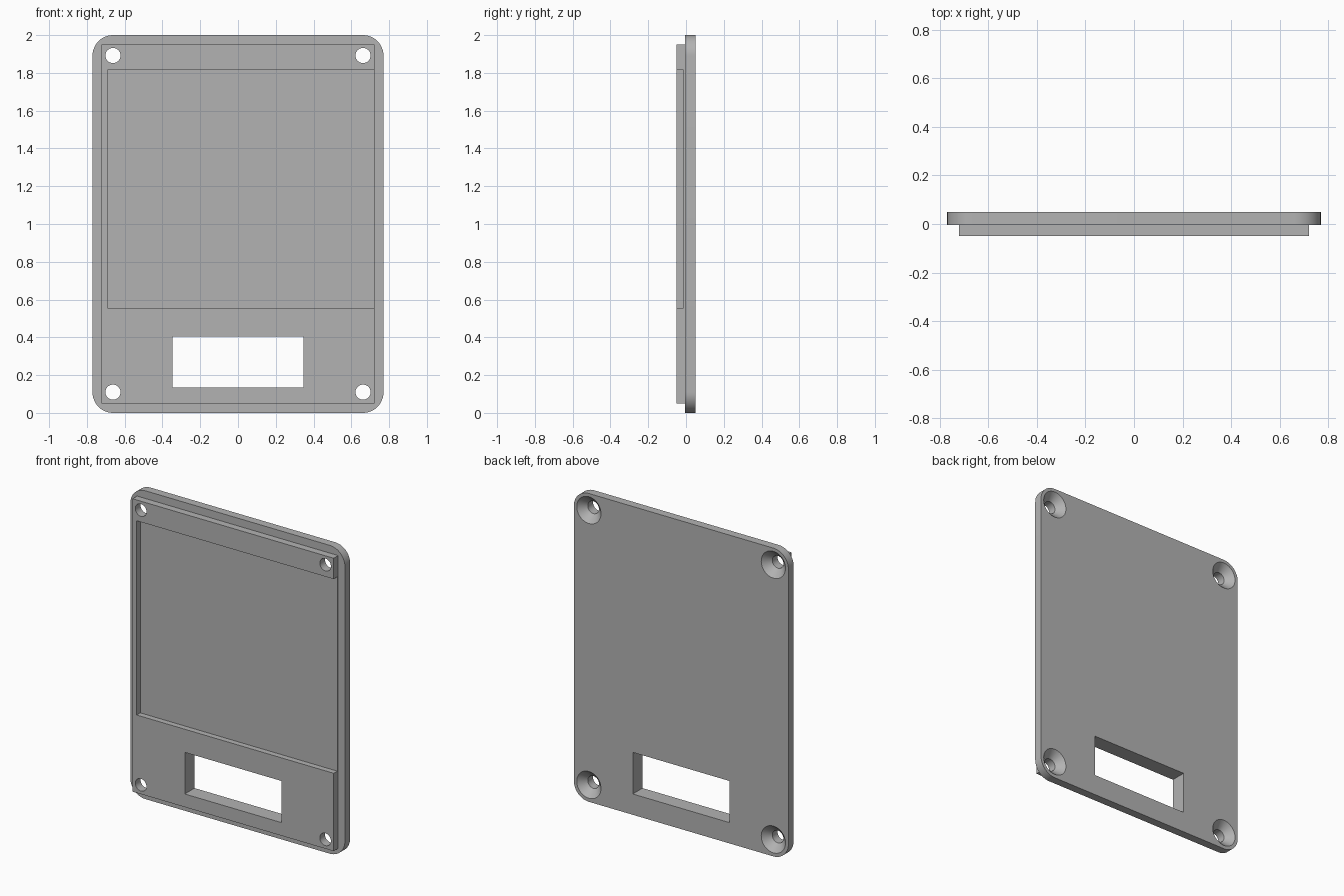
import bpy, bmesh, math
from mathutils import Matrix

cube = bpy.data.objects.get("Cube")
if cube:
    bpy.data.objects.remove(cube, do_unlink=True)

gray = bpy.data.materials.new("plain_gray")
gray.use_nodes = True
COLOR = (0.45, 0.45, 0.45, 1)
gray.diffuse_color = COLOR
gray.node_tree.nodes["Principled BSDF"].inputs["Base Color"].default_value = COLOR


def add_object(name, bm):
    bmesh.ops.recalc_face_normals(bm, faces=bm.faces)
    mesh = bpy.data.meshes.new(name)
    bm.to_mesh(mesh)
    bm.free()
    mesh.materials.append(gray)
    obj = bpy.data.objects.new(name, mesh)
    bpy.context.collection.objects.link(obj)
    return obj


def box(name, x, y, z, radius=0):
    """Box between (low, high) limits, with optional rounding of its four y edges."""
    bm = bmesh.new()
    bmesh.ops.create_cube(bm, size=1)
    for v in bm.verts:
        v.co = [lim[0] if c < 0 else lim[1] for c, lim in zip(v.co, (x, y, z))]
    if radius:
        edges = [e for e in bm.edges
                 if abs(e.verts[0].co.y - e.verts[1].co.y) > 0.01]
        bmesh.ops.bevel(bm, geom=edges, offset=radius, segments=12,
                        profile=0.5, affect='EDGES')
    return add_object(name, bm)


def lathe_y(name, profile, x, z, sides=48):
    """Closed solid turned around a y axis from (radius, y) pairs."""
    bm = bmesh.new()
    rings = []
    for r, y in profile:
        angles = [2 * math.pi * i / sides for i in range(sides)]
        rings.append([bm.verts.new((x + r * math.cos(a), y, z + r * math.sin(a)))
                      for a in angles])
    for a, b in zip(rings, rings[1:]):
        for i in range(sides):
            j = (i + 1) % sides
            bm.faces.new((a[i], a[j], b[j], b[i]))
    bm.faces.new(rings[0])
    bm.faces.new(rings[-1])
    return add_object(name, bm)


# Rounded back plate and the raised panel on its front
FRONT, SEAM, BACK = -0.05, -0.004, 0.05
plate = box("cover_plate", (-0.77, 0.77), (SEAM, BACK), (0, 2), radius=0.108)
panel = box("raised_panel", (-0.722, 0.722), (FRONT, 0.02), (0.05, 1.95))

# Recess open to the left edge, and the window
cutters = [
    box("recess_cutter", (-0.692, 0.9), (-0.2, -0.013), (0.555, 1.815)),
    box("window_cutter", (-0.347, 0.347), (-0.2, 0.2), (0.135, 0.405)),
]

# Four countersunk screw holes
screw = [(0.04, -0.2), (0.04, 0.004), (0.087, BACK), (0.087, 0.2)]
for x in (-0.662, 0.662):
    for z in (0.11, 1.892):
        cutters.append(lathe_y("screw_hole_cutter", screw, x, z))

for tool, operation in [(panel, 'UNION')] + [(c, 'DIFFERENCE') for c in cutters]:
    mod = plate.modifiers.new(tool.name, 'BOOLEAN')
    mod.operation = operation
    mod.solver = 'EXACT'
    mod.object = tool

# Bake the cuts into one solid and discard the tools
graph = bpy.context.evaluated_depsgraph_get()
baked = bpy.data.meshes.new_from_object(plate.evaluated_get(graph))
plate.modifiers.clear()
plate.data = baked
baked.materials.clear()
baked.materials.append(gray)
for tool in [panel] + cutters:
    bpy.data.objects.remove(tool, do_unlink=True)

# Smooth curved walls, crisp corners
bpy.ops.object.select_all(action='DESELECT')
plate.select_set(True)
bpy.context.view_layer.objects.active = plate
bpy.ops.object.shade_smooth_by_angle(angle=math.radians(30))
